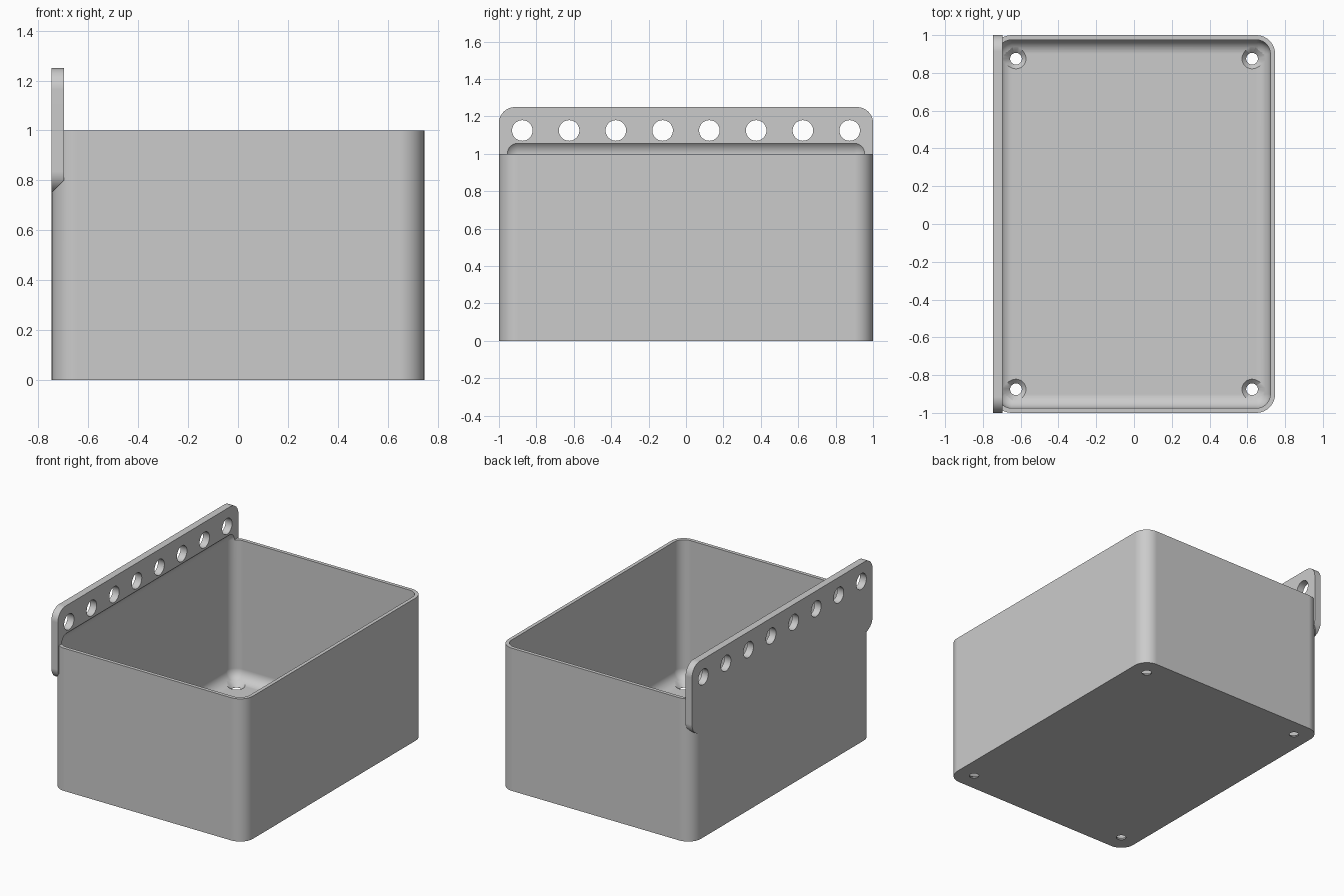
import bpy, bmesh, math
from mathutils import Vector, Matrix

if "Cube" in bpy.data.objects:
    bpy.data.objects.remove(bpy.data.objects["Cube"], do_unlink=True)

HX, HY, HEIGHT = 0.747, 1.0, 1.0      # half width, half depth, bin height
WALL, PLATE = 0.025, 0.05             # wall and hanger thickness
RADIUS = 0.1                          # outer corner radius

grey = bpy.data.materials.new("light grey plastic")
grey.use_nodes = True
colour = (0.6, 0.6, 0.6, 1)
grey.diffuse_color = colour
grey.node_tree.nodes["Principled BSDF"].inputs["Base Color"].default_value = colour


def finish(bm, name):
    bmesh.ops.recalc_face_normals(bm, faces=bm.faces[:])
    mesh = bpy.data.meshes.new(name)
    bm.to_mesh(mesh)
    bm.free()
    mesh.materials.append(grey)
    obj = bpy.data.objects.new(name, mesh)
    bpy.context.collection.objects.link(obj)
    return obj


def rounded_block(low, high, radius, axis=None):
    """Block with edges along one axis rounded, or all edges if axis is None."""
    low, high = Vector(low), Vector(high)
    bm = bmesh.new()
    bmesh.ops.create_cube(bm, size=1)
    for v in bm.verts:
        v.co = (low + high) / 2 + v.co * (high - low)
    edges = [e for e in bm.edges if axis is None
             or abs((e.verts[0].co - e.verts[1].co)[axis]) > 1e-4]
    bmesh.ops.bevel(bm, geom=edges, offset=radius, offset_type='OFFSET',
                    segments=10, profile=0.5, affect='EDGES', clamp_overlap=True)
    return bm


def cone(bm, matrix, r1, r2, depth):
    bmesh.ops.create_cone(bm, cap_ends=True, segments=40, radius1=r1,
                          radius2=r2, depth=depth, matrix=matrix)


def combine(target, tool, operation):
    mod = target.modifiers.new(operation, 'BOOLEAN')
    mod.operation, mod.solver, mod.object = operation, 'EXACT', tool
    bpy.context.view_layer.objects.active = target
    bpy.ops.object.modifier_apply(modifier=mod.name)
    bpy.data.objects.remove(tool, do_unlink=True)


# Outer shell of the bin
bin_body = finish(rounded_block((-HX, -HY, 0), (HX, HY, HEIGHT), RADIUS, 2),
                  "storage_bin")

# Hanger plate with a sloped lower edge
bm = rounded_block((-HX, -HY, 0.75), (-HX + PLATE, HY, 1.25), 0.085, 0)
bmesh.ops.bisect_plane(bm, geom=bm.verts[:] + bm.edges[:] + bm.faces[:],
                       plane_co=(-HX, 0, 0.752), plane_no=(1, 0, -1),
                       clear_outer=True)
bmesh.ops.holes_fill(bm, edges=[e for e in bm.edges if e.is_boundary], sides=0)
combine(bin_body, finish(bm, "hanger_plate"), 'UNION')

# Cavity with rounded floor, corners and undercut below the hanger
inner = RADIUS - WALL
combine(bin_body, finish(rounded_block(
    (-HX + WALL, -HY + WALL, WALL), (HX - WALL, HY - WALL, HEIGHT + inner),
    inner), "cavity_cutter"), 'DIFFERENCE')

# Row of hanging holes
bm = bmesh.new()
for i in range(8):
    place = Matrix.Translation((-HX + PLATE / 2, -0.875 + i * 0.25, 1.125))
    cone(bm, place @ Matrix.Rotation(math.pi / 2, 4, 'Y'), 0.055, 0.055, 0.2)
combine(bin_body, finish(bm, "hanging_hole_cutter"), 'DIFFERENCE')

# Countersunk screw holes in the floor: through hole, then the sink
for through in (True, False):
    bm = bmesh.new()
    for x in (-0.625, 0.625):
        for y in (-0.875, 0.875):
            if through:
                cone(bm, Matrix.Translation((x, y, 0)), 0.031, 0.031, 0.2)
            else:
                cone(bm, Matrix.Translation((x, y, 0.022)), 0.031, 0.07, 0.04)
    combine(bin_body, finish(bm, "screw_hole_cutter"), 'DIFFERENCE')

# Smooth rounded areas, crisp edges
bpy.ops.object.select_all(action='DESELECT')
bin_body.select_set(True)
bpy.context.view_layer.objects.active = bin_body
bpy.ops.object.shade_smooth_by_angle(angle=math.radians(30))
weighted = bin_body.modifiers.new("flat_face_normals", 'WEIGHTED_NORMAL')
weighted.keep_sharp = True
